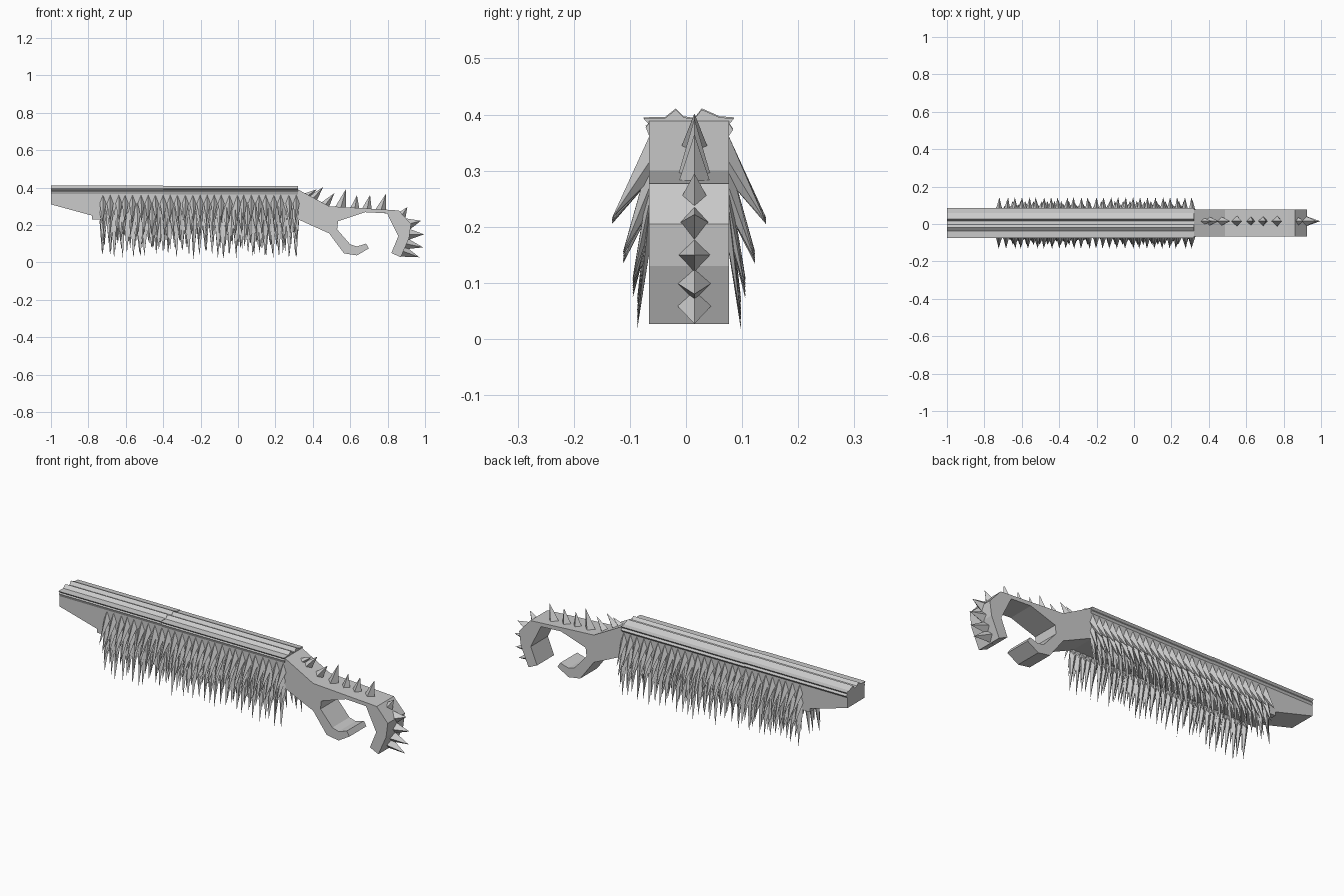
import bpy, bmesh, math, random
from mathutils import Vector

random.seed(4)
if "Cube" in bpy.data.objects:
    bpy.data.objects.remove(bpy.data.objects["Cube"], do_unlink=True)

grey = bpy.data.materials.new("plain grey")
grey.use_nodes = True
grey.diffuse_color = (0.6, 0.6, 0.6, 1)
grey.node_tree.nodes["Principled BSDF"].inputs["Base Color"].default_value = (0.6, 0.6, 0.6, 1)

Y0, Y1 = -0.066, 0.077     # flat sides of the body
MID = (Y0 + Y1) / 2


def finish(bm, name):
    bmesh.ops.recalc_face_normals(bm, faces=bm.faces)
    mesh = bpy.data.meshes.new(name)
    bm.to_mesh(mesh)
    bm.free()
    mesh.materials.append(grey)
    obj = bpy.data.objects.new(name, mesh)
    bpy.context.collection.objects.link(obj)
    return obj


def prism(name, points, offset):
    """Extrude a closed outline of 3D points."""
    bm = bmesh.new()
    face = bm.faces.new([bm.verts.new(p) for p in points])
    ext = bmesh.ops.extrude_face_region(bm, geom=[face])
    verts = [g for g in ext["geom"] if isinstance(g, bmesh.types.BMVert)]
    bmesh.ops.translate(bm, verts=verts, vec=offset)
    return finish(bm, name)


def side_slab(name, outline):
    return prism(name, [(x, Y0, z) for x, z in outline], (0, Y1 - Y0, 0))


def spike(bm, tip, ring):
    apex = bm.verts.new(tip)
    base = [bm.verts.new(p) for p in ring]
    bm.faces.new(base)
    for a, b in zip(base, base[1:] + base[:1]):
        bm.faces.new((a, b, apex))


# Long body with a tapered nose
side_slab("body", [(-1, 0.39), (-1, 0.31), (-0.78, 0.25), (-0.78, 0.23),
                   (0.31, 0.235), (0.32, 0.39)])

# Grip that splits into a lower hook and a curling tail
side_slab("hooked_grip", [
    (0.31, 0.235), (0.32, 0.39), (0.487, 0.30), (0.82, 0.28), (0.86, 0.277),
    (0.925, 0.205), (0.915, 0.13), (0.87, 0.027), (0.82, 0.05), (0.857, 0.14),
    (0.797, 0.262), (0.68, 0.268), (0.535, 0.22), (0.53, 0.176), (0.60, 0.096),
    (0.636, 0.085), (0.684, 0.10), (0.70, 0.075), (0.636, 0.037),
    (0.567, 0.048), (0.487, 0.155)])

# Ridged rail along the top, in two lengths with a slight step
RAIL = [(-0.066, 0.365), (-0.072, 0.38), (-0.066, 0.385), (-0.076, 0.395),
        (-0.037, 0.396), (-0.018, 0.411), (-0.004, 0.397), (0.015, 0.394),
        (0.028, 0.411), (0.06, 0.397), (0.086, 0.395), (0.077, 0.385),
        (0.084, 0.375), (0.077, 0.365)]
for name, x0, x1, drop in (("front_rail", -1, -0.4, 0), ("rear_rail", -0.4, 0.322, 0.002)):
    prism(name, [(x0, y, z - drop) for y, z in RAIL], (x1 - x0, 0, 0))

# Hanging fringe: rows of diamond-based spikes, mirrored on both sides
# (root top, root bottom, tip height, reach, half width, count, jitter)
ROWS = [(0.36, 0.29, 0.21, 0.066, 0.017, 27, 0.006),
        (0.32, 0.24, 0.145, 0.046, 0.018, 29, 0.012),
        (0.285, 0.215, 0.09, 0.029, 0.018, 31, 0.02),
        (0.26, 0.20, 0.045, 0.021, 0.018, 33, 0.03)]
for name, wall, out in (("right_fringe", Y0, -1), ("left_fringe", Y1, 1)):
    bm = bmesh.new()
    for top, low, tip, reach, w, count, jit in ROWS:
        for i in range(count):
            x = -0.72 + 1.03 * i / (count - 1) + random.uniform(-0.004, 0.004)
            z = tip + random.uniform(-jit, jit)
            mid = low + 0.35 * (top - low)
            inner = wall - out * 0.008
            ring = [(x, wall, top), (x - w, wall, mid),
                    (x, inner, low), (x + w, wall, mid)]
            spike(bm, (x + random.uniform(-0.006, 0.006), wall + out * reach, z), ring)
    finish(bm, name)

# Crest of four-sided thorns down the grip and tail: (base x, z, tip x, z, size)
THORNS = [(0.37, 0.355, 0.42, 0.39, 0.022), (0.40, 0.34, 0.455, 0.402, 0.028),
          (0.465, 0.305, 0.515, 0.37, 0.028), (0.55, 0.293, 0.578, 0.393, 0.032),
          (0.625, 0.288, 0.636, 0.36, 0.028), (0.69, 0.285, 0.706, 0.36, 0.03),
          (0.765, 0.28, 0.79, 0.365, 0.032), (0.875, 0.25, 0.905, 0.295, 0.03),
          (0.912, 0.205, 0.978, 0.222, 0.035), (0.91, 0.15, 0.995, 0.15, 0.035),
          (0.895, 0.10, 0.99, 0.08, 0.035), (0.88, 0.06, 0.97, 0.027, 0.035)]
bm = bmesh.new()
CREST_Y = 0.015
for bx, bz, tx, tz, size in THORNS:
    base, tip = Vector((bx, CREST_Y, bz)), Vector((tx, CREST_Y, tz))
    axis = (tip - base).normalized()
    across = Vector((0, 1, 0))
    along = axis.cross(across)
    base -= axis * 0.012
    spike(bm, tip, [base + across * size, base + along * size,
                    base - across * size, base - along * size])
finish(bm, "thorn_crest")
